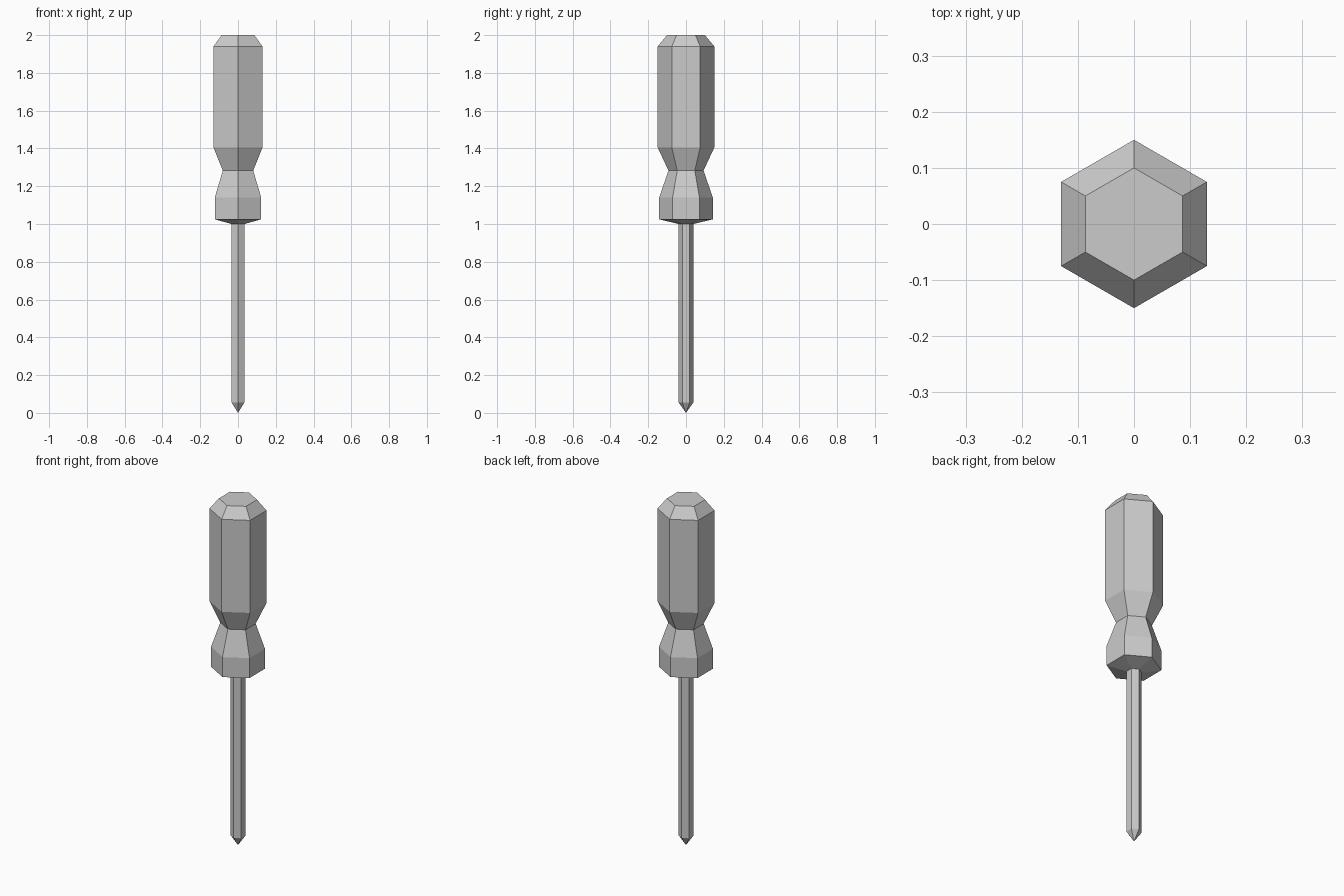
import bpy, bmesh, math

if "Cube" in bpy.data.objects:
    bpy.data.objects.remove(bpy.data.objects["Cube"])

SIDES = 6


def hex_lathe(name, profile):
    """Flat-faced six-sided solid from (radius, height) pairs, corners on +-y."""
    bm = bmesh.new()
    rings = []
    for r, z in profile:
        if r == 0:
            rings.append([bm.verts.new((0, 0, z))])
            continue
        angles = [math.pi / 2 + 2 * math.pi * i / SIDES for i in range(SIDES)]
        rings.append([bm.verts.new((r * math.cos(a), r * math.sin(a), z)) for a in angles])
    for low, high in zip(rings, rings[1:]):
        for i in range(SIDES):
            j = (i + 1) % SIDES
            if len(low) == 1:
                bm.faces.new((low[0], high[j], high[i]))
            else:
                bm.faces.new((low[i], low[j], high[j], high[i]))
    for ring in (rings[0], rings[-1]):
        if len(ring) > 1:
            bm.faces.new(ring)
    bmesh.ops.recalc_face_normals(bm, faces=bm.faces)
    mesh = bpy.data.meshes.new(name)
    bm.to_mesh(mesh)
    bm.free()
    obj = bpy.data.objects.new(name, mesh)
    bpy.context.collection.objects.link(obj)
    return obj


# Handle: collar, pinched waist, long grip and bevelled end
hex_lathe("handle", [(0.04, 1.0), (0.142, 1.025), (0.142, 1.14), (0.093, 1.283),
                     (0.15, 1.405), (0.15, 1.94), (0.10, 2.0)])

# Shaft: pointed tip, running up to the handle
hex_lathe("shaft", [(0, 0), (0.039, 0.055), (0.039, 1.005)])
